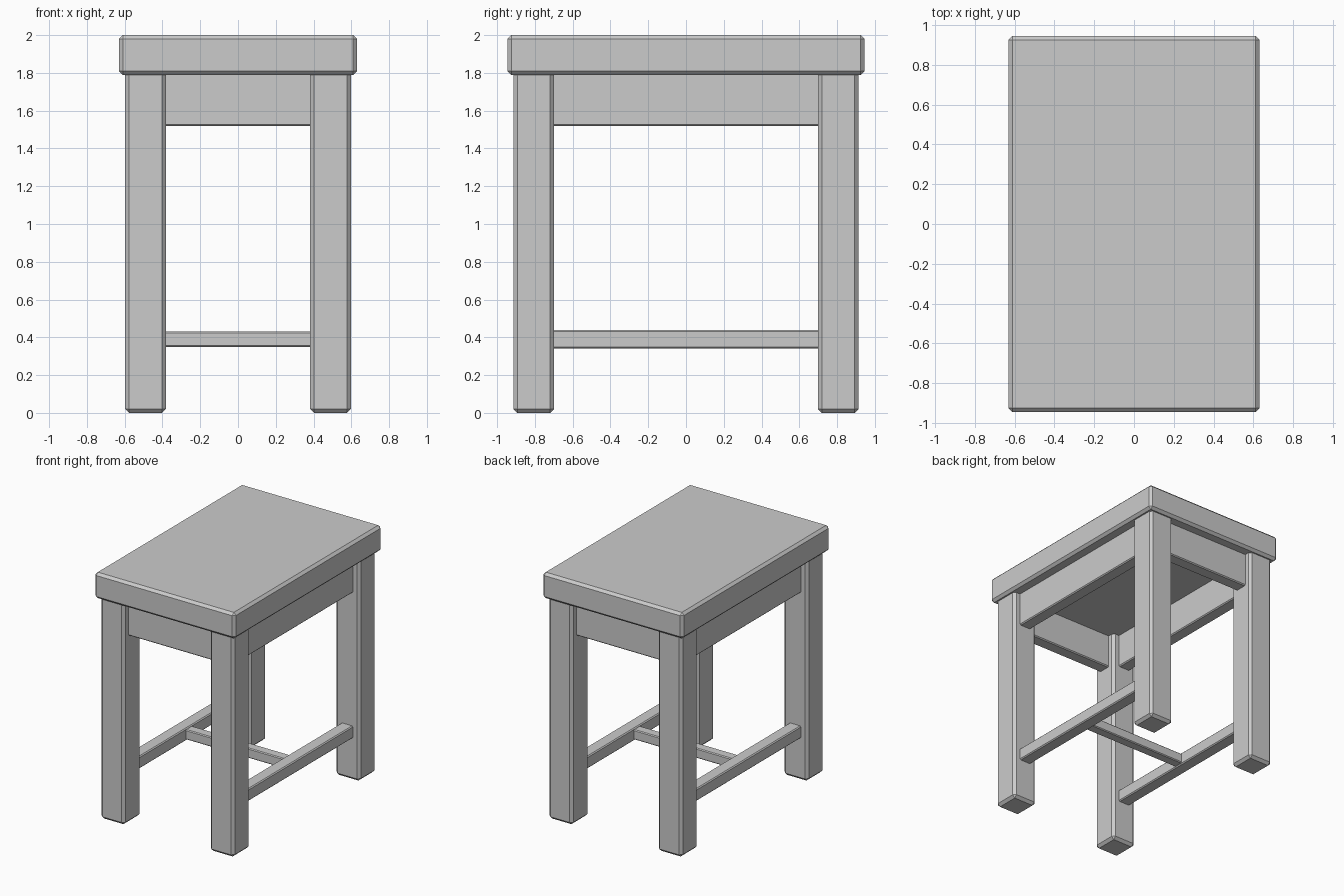
import bpy
import bmesh

if "Cube" in bpy.data.objects:
    bpy.data.objects.remove(bpy.data.objects["Cube"])


def beam(name, lo, hi, bevel):
    """Box between two corners with chamfered edges."""
    bm = bmesh.new()
    bmesh.ops.create_cube(bm, size=1)
    for v in bm.verts:
        v.co = [(a + b) / 2 + c * (b - a) for a, b, c in zip(lo, hi, v.co)]
    bmesh.ops.bevel(bm, geom=bm.edges[:], offset=bevel, segments=1,
                    profile=0.5, affect='EDGES')
    mesh = bpy.data.meshes.new(name)
    bm.to_mesh(mesh)
    bm.free()
    obj = bpy.data.objects.new(name, mesh)
    bpy.context.collection.objects.link(obj)
    return obj


LX, LY = 0.49, 0.806    # leg centres
HALF = 0.108            # half leg width
T = 0.052               # half thickness of aprons and side stretchers
EX, EY = LX - HALF + 0.01, LY - HALF + 0.01  # rails end just inside the legs

# Table top
beam("table_top", (-0.63, -0.945, 1.79), (0.63, 0.945, 2.0), 0.02)

# Legs
for sx, side in ((-1, "left"), (1, "right")):
    for sy, end in ((-1, "front"), (1, "back")):
        x, y = sx * LX, sy * LY
        beam(f"{end}_{side}_leg", (x - HALF, y - HALF, 0),
             (x + HALF, y + HALF, 1.815), 0.021)

# Side aprons and side stretchers
for sx, side in ((-1, "left"), (1, "right")):
    x = sx * LX
    beam(f"{side}_apron", (x - T, -EY, 1.52), (x + T, EY, 1.805), 0.008)
    beam(f"{side}_stretcher", (x - T, -EY, 0.34), (x + T, EY, 0.44), 0.008)

# Front and back aprons
for sy, end in ((-1, "front"), (1, "back")):
    y = sy * LY
    beam(f"{end}_apron", (-EX, y - T, 1.52), (EX, y + T, 1.805), 0.008)

# Cross stretcher joining the two side stretchers
beam("cross_stretcher", (-LX + T - 0.01, -0.041, 0.35),
     (LX - T + 0.01, 0.041, 0.43), 0.007)
